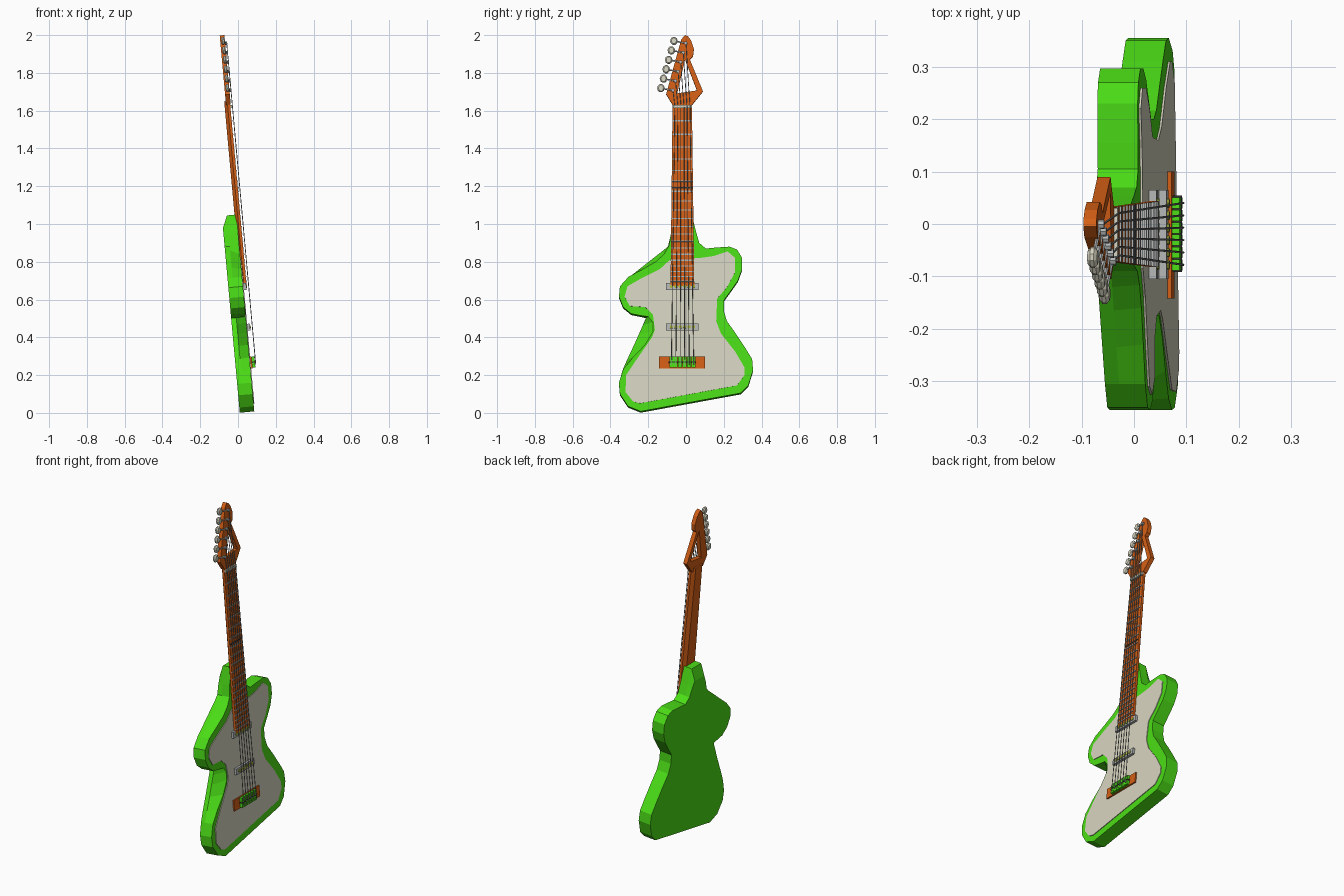
import bpy, bmesh, math
from mathutils import Vector

if "Cube" in bpy.data.objects:
    bpy.data.objects.remove(bpy.data.objects["Cube"])

SLOPE = 0.091  # the whole guitar leans back, facing +x


def place(y, z, w):
    """y across, z along the guitar, w out of the front face."""
    return Vector((0.087 + w - SLOPE * z, y, z + SLOPE * w))


def material(name, rgb):
    m = bpy.data.materials.new(name)
    m.diffuse_color = (*rgb, 1)
    m.use_nodes = True
    m.node_tree.nodes["Principled BSDF"].inputs["Base Color"].default_value = m.diffuse_color
    return m


GREEN = material("bright green", (0.07, 0.72, 0.008))
ORANGE = material("orange wood", (0.66, 0.115, 0.008))
CREAM = material("cream", (0.68, 0.66, 0.53))
SILVER = material("silver", (0.46, 0.48, 0.47))
STEEL = material("string steel", (0.30, 0.32, 0.31))
OLIVE = material("olive yellow", (0.42, 0.46, 0.04))
DARK = material("dark", (0.03, 0.03, 0.03))


def finish(name, bm, mat):
    bmesh.ops.recalc_face_normals(bm, faces=bm.faces)
    me = bpy.data.meshes.new(name)
    bm.to_mesh(me)
    bm.free()
    me.materials.append(mat)
    ob = bpy.data.objects.new(name, me)
    bpy.context.collection.objects.link(ob)
    return ob


def add_loft(bm, rings):
    """Join outlines [(points, w), ...] with side walls and end caps."""
    loops = [[bm.verts.new(place(y, z, w)) for y, z in pts] for pts, w in rings]
    n = len(loops[0])
    for a, b in zip(loops, loops[1:]):
        for i in range(n):
            j = (i + 1) % n
            bm.faces.new((a[i], a[j], b[j], b[i]))
    bm.faces.new(loops[0])
    bm.faces.new(loops[-1])


def loft(name, rings, mat):
    bm = bmesh.new()
    add_loft(bm, rings)
    return finish(name, bm, mat)


def rect(y0, y1, z0, z1):
    return [(y0, z0), (y1, z0), (y1, z1), (y0, z1)]


def boxes(name, items, mat):
    bm = bmesh.new()
    for y0, y1, z0, z1, w0, w1 in items:
        add_loft(bm, [(rect(y0, y1, z0, z1), w0), (rect(y0, y1, z0, z1), w1)])
    return finish(name, bm, mat)


def disc(y, z, ry, rz, n=10):
    return [(y + ry * math.cos(2 * math.pi * i / n), z + rz * math.sin(2 * math.pi * i / n)) for i in range(n)]


def rods(name, paths, r, mat, sides=5):
    bm = bmesh.new()
    for path in paths:
        pts = [place(*p) for p in path]
        for a, b in zip(pts, pts[1:]):
            d = (b - a).normalized()
            s = d.cross(Vector((1, 0, 0))).normalized()
            t = d.cross(s)
            ends = [[bm.verts.new(p + r * (math.cos(k) * s + math.sin(k) * t))
                     for k in (2 * math.pi * i / sides for i in range(sides))] for p in (a, b)]
            for i in range(sides):
                j = (i + 1) % sides
                bm.faces.new((ends[0][i], ends[0][j], ends[1][j], ends[1][i]))
            bm.faces.new(ends[0])
            bm.faces.new(ends[1])
    return finish(name, bm, mat)


# Body: front and back outlines differ at the heel, shoulder and waist
right_side = [(-.24, .008), (.29, .105), (.33, .145), (.355, .225), (.35, .285), (.31, .35),
              (.26, .425), (.217, .485), (.2, .54), (.2, .595), (.24, .65), (.275, .70),
              (.297, .76), (.297, .82), (.27, .865), (.23, .88), (.155, .875), (.105, .87)]
left_horn = [(-.305, .72), (-.35, .67), (-.355, .615), (-.333, .56), (-.29, .525), (-.24, .515)]
left_foot = [(-.355, .16), (-.35, .1), (-.307, .035)]
heel_front = [(.07, .9), (.053, .96), (.03, 1.05), (-.06, 1.05), (-.08, .95), (-.09, .885)]
heel_back = [(.07, .9), (.053, .94), (.03, .985), (-.06, .985), (-.08, .94), (-.095, .89)]
shoulder_front = [(-.116, .84), (-.16, .80), (-.23, .76)]
shoulder_back = [(-.12, .865), (-.165, .83), (-.235, .775)]
waist_front = [(-.2, .51), (-.175, .48), (-.175, .43), (-.217, .36), (-.28, .295), (-.333, .23)]
waist_back = [(-.212, .508), (-.228, .47), (-.25, .42), (-.277, .36), (-.31, .29), (-.336, .23)]
front = right_side + heel_front + shoulder_front + left_horn + waist_front + left_foot
mid = right_side + heel_front + shoulder_back + left_horn + waist_back + left_foot
back = right_side + heel_back + shoulder_back + left_horn + waist_back + left_foot
loft("body", [(front, 0), (mid, -.05), (back, -.077)], GREEN)

# Face plate
plate = [(-.245, .05), (.27, .145), (.31, .2), (.31, .24), (.26, .325), (.185, .42), (.16, .485),
         (.165, .605), (.217, .665), (.26, .745), (.26, .82), (.22, .855), (.145, .83), (.075, .82),
         (-.085, .81), (-.14, .76), (-.24, .71), (-.31, .67), (-.325, .615), (-.297, .565),
         (-.217, .56), (-.175, .52), (-.165, .44), (-.18, .4), (-.27, .27), (-.317, .2),
         (-.32, .11), (-.28, .06)]
loft("face_plate", [(plate, -.002), (plate, .004)], CREAM)


# Neck, tapering towards the head and narrower at the back
def neck_outline(inset):
    return [(-.082 + inset, .67), (.044 - inset, .67), (.031 - inset, 1.65), (-.071 + inset, 1.65)]


loft("neck", [(neck_outline(0), .02), (neck_outline(0), .006), (neck_outline(.02), -.01)], ORANGE)

# Headstock with a triangular opening
head = [(-.071, 1.63), (.033, 1.63), (.09, 1.70), (.02, 1.87), (.037, 1.885), (.042, 1.925),
        (.027, 1.97), (.01, 1.992), (-.005, 1.998), (-.025, 1.975), (-.06, 1.85), (-.105, 1.685)]
headstock = loft("headstock", [(head, -.002), (head, .023)], ORANGE)
hole = [(-.005, 1.87), (.058, 1.705), (-.047, 1.69)]
cutter = loft("head_cutter", [(hole, -.05), (hole, .07)], ORANGE)
cutter.hide_render = True
mod = headstock.modifiers.new("opening", "BOOLEAN")
mod.operation, mod.solver, mod.object = "DIFFERENCE", "EXACT", cutter
bpy.context.view_layer.objects.active = headstock
bpy.ops.object.modifier_apply(modifier=mod.name)
bpy.data.objects.remove(cutter)

# Frets, nut and the dark marker line
frets = []
for n in range(1, 21):
    z = 1.62 - 1.35 * (1 - 2 ** (-n / 12))
    half = .051 + .012 * (1.65 - z) / .98
    frets.append((-.0195 - half, -.0195 + half, z - .003, z + .003, .018, .0235))
boxes("frets", frets, SILVER)
boxes("nut", [(-.07, .031, 1.612, 1.628, .018, .03)], CREAM)
boxes("marker_line", [(-.076, .037, 1.187, 1.193, .018, .0235)], DARK)

# Pickups with six poles each
string_y = [-.078 + .0236 * i for i in range(6)]
for label, z in (("neck", .668), ("middle", .453)):
    boxes(label + "_pickup", [(-.105, .065, z - .018, z + .018, 0, .018)], SILVER)
    bm = bmesh.new()
    for y in string_y:
        c = disc(y, z, .009, .009, 8)
        add_loft(bm, [(c, .016), (c, .022)])
    finish(label + "_pickup_poles", bm, OLIVE)

# Bridge plate and saddles
boxes("bridge_plate", [(-.142, .1, .235, .298, 0, .012)], ORANGE)
boxes("bridge_saddles", [(y - .0105, y + .0105, .238, .296, .01, .027) for y in string_y], GREEN)
boxes("bridge_bar", [(-.092, .054, .264, .27, .01, .029)], DARK)

# Tuners along the slanted head edge, and the strings
posts, shafts, paths = bmesh.new(), [], []
buttons = bmesh.new()
for i, y in enumerate(string_y):
    z = 1.705 + .05 * i
    edge = -.1 + (z - 1.69) * .276
    c = disc(edge + .026, z, .009, .009, 8)
    add_loft(posts, [(c, .02), (c, .034)])
    shafts.append([(edge + .026, z, .026), (edge - .03, z + .011, .016)])
    by, bz = edge - .037, z + .013
    add_loft(buttons, [(disc(by, bz, .013, .016), .004), (disc(by, bz, .02, .022), .01),
                       (disc(by, bz, .02, .022), .017), (disc(by, bz, .013, .016), .023)])
    paths.append([(y, .25, .030), (-.0195 + (y + .019) * .68, 1.62, .031), (edge + .026, z, .031)])
finish("tuner_posts", posts, SILVER)
finish("tuner_buttons", buttons, CREAM)
rods("tuner_shafts", shafts, .004, SILVER, 6)
rods("strings", paths, .0022, STEEL)
